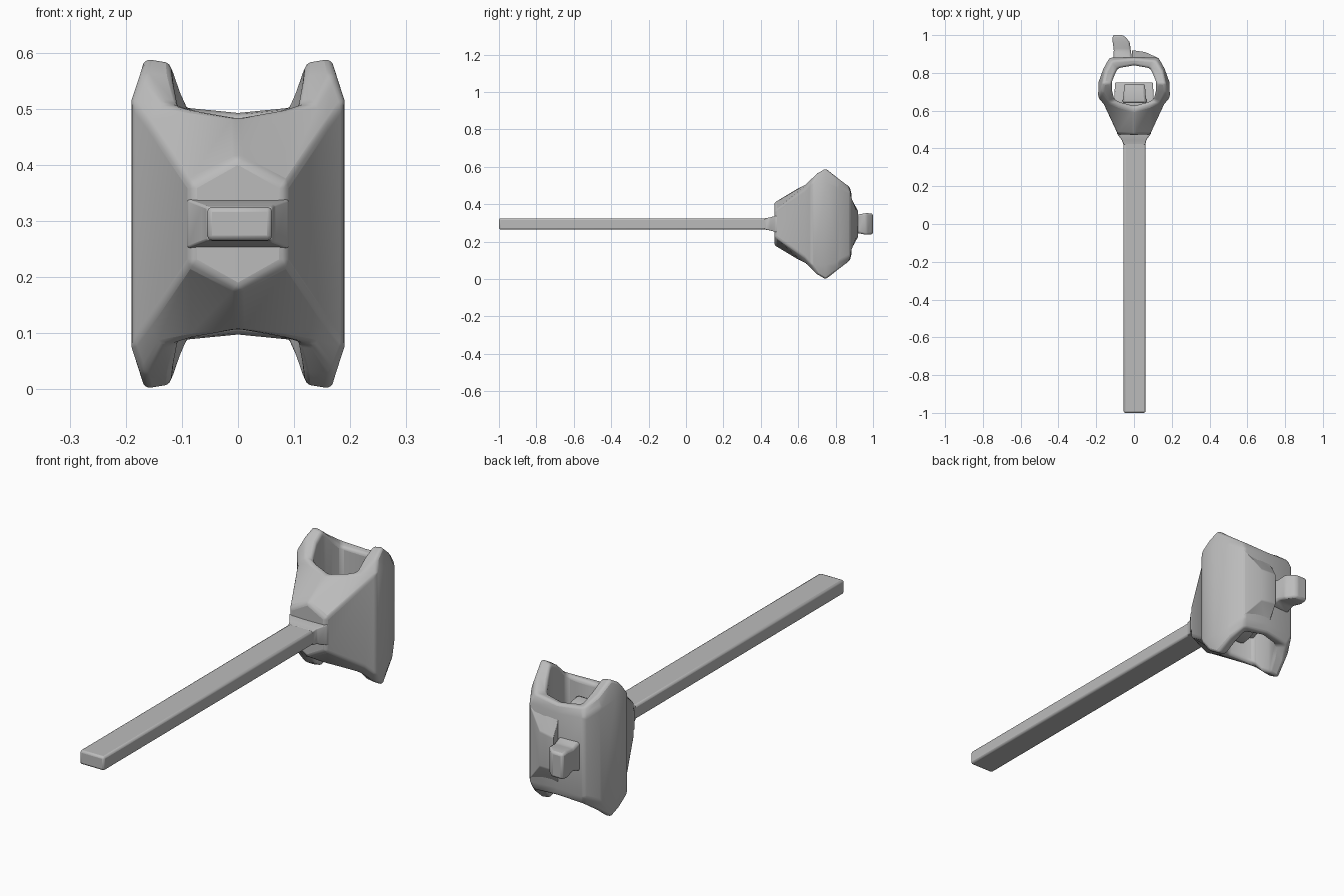
import bpy
import bmesh
import math
from mathutils import Vector

MID = 0.295  # height of the symmetry plane

old = bpy.data.objects.get("Cube")
if old:
    bpy.data.objects.remove(old, do_unlink=True)

grey = bpy.data.materials.new("plain grey")
grey.use_nodes = True
COLOUR = (0.5, 0.5, 0.5, 1)
grey.diffuse_color = COLOUR
grey.node_tree.nodes["Principled BSDF"].inputs["Base Color"].default_value = COLOUR


def finish(bm, name, bevel=0.0, segments=2, angle=40):
    """Turn a bmesh into a smooth-shaded, optionally bevelled object."""
    bmesh.ops.remove_doubles(bm, verts=bm.verts, dist=0.0005)
    bmesh.ops.recalc_face_normals(bm, faces=bm.faces)
    mesh = bpy.data.meshes.new(name)
    bm.to_mesh(mesh)
    bm.free()
    mesh.materials.append(grey)
    obj = bpy.data.objects.new(name, mesh)
    bpy.context.collection.objects.link(obj)
    if bevel:
        mod = obj.modifiers.new("soft edges", "BEVEL")
        mod.width = bevel
        mod.segments = segments
        mod.limit_method = "ANGLE"
        mod.angle_limit = math.radians(25)
    bpy.ops.object.select_all(action="DESELECT")
    obj.select_set(True)
    bpy.context.view_layer.objects.active = obj
    bpy.ops.object.shade_smooth_by_angle(angle=math.radians(angle))
    return obj


def bridge(bm, rings, closed=False):
    """Join neighbouring vertex rings with quads."""
    count = len(rings)
    for i in range(count if closed else count - 1):
        a, b = rings[i], rings[(i + 1) % count]
        for j in range(len(a)):
            k = (j + 1) % len(a)
            bm.faces.new((a[j], a[k], b[k], b[j]))


def box_loft(name, sections, bevel):
    """Loft rectangles given as (y, x centre, half width, half height)."""
    bm = bmesh.new()
    rings = []
    for y, cx, w, h in sections:
        corners = ((-w, -h), (w, -h), (w, h), (-w, h))
        rings.append([bm.verts.new((cx + x, y, MID + z)) for x, z in corners])
    bridge(bm, rings)
    bm.faces.new(rings[0])
    bm.faces.new(rings[-1])
    return finish(bm, name, bevel)


# Hollow head: stations from the front centre round to the back centre
# (outer x, y, shoulder height), (crest x, y, height), (inner x, y)
STATIONS = [
    ((0, 0.472, 0.118), (0, 0.60, 0.19), (0, 0.625)),
    ((0.085, 0.474, 0.07), (0.085, 0.625, 0.205), (0.075, 0.645)),
    ((0.16, 0.635, 0.18), (0.135, 0.642, 0.217), (0.105, 0.66)),
    ((0.19, 0.67, 0.22), (0.17, 0.70, 0.27), (0.115, 0.70)),
    ((0.188, 0.75, 0.22), (0.165, 0.745, 0.298), (0.118, 0.75)),
    ((0.163, 0.82, 0.20), (0.15, 0.81, 0.25), (0.102, 0.79)),
    ((0.13, 0.88, 0.17), (0.115, 0.865, 0.21), (0.085, 0.825)),
    ((0, 0.885, 0.16), (0, 0.875, 0.2), (0, 0.84)),
]


def head_ring(bm, station, side):
    outer, crest, inner = station
    upper = [
        Vector(outer),
        Vector(crest),
        Vector((*inner, crest[2] - 0.008)),
    ]
    points = upper + [Vector((p.x, p.y, -p.z)) for p in reversed(upper)]
    return [bm.verts.new((side * p.x, p.y, MID + p.z)) for p in points]


bm = bmesh.new()
loop = [head_ring(bm, s, 1) for s in STATIONS]
loop += [head_ring(bm, s, -1) for s in reversed(STATIONS[1:-1])]
bridge(bm, loop, closed=True)
finish(bm, "hollow_head", 0.014, 3, 45)

# Straight bar and the neck that flares into the head
box_loft("shaft", [(-1, 0.003, 0.058, 0.03), (0.46, 0.003, 0.058, 0.03)], 0.009)
box_loft("neck", [(0.42, 0.003, 0.058, 0.03), (0.445, 0, 0.065, 0.034),
                  (0.478, 0, 0.09, 0.043), (0.56, 0, 0.1, 0.043)], 0.004)

# Seat and raised block inside the opening
box_loft("inner_seat", [(0.62, 0, 0.1, 0.09), (0.66, 0, 0.105, 0.09),
                        (0.75, 0, 0.1, 0.06)], 0.006)
box_loft("inner_block", [(0.64, 0.003, 0.065, 0.13), (0.69, 0.003, 0.058, 0.13),
                         (0.742, 0.003, 0.055, 0.11)], 0.012)

# Tapered wedge on one half of the back wall
bm = bmesh.new()
WEDGE = [(-0.01, 0.92, 0.07), (0.06, 0.91, 0.075), (0.13, 0.878, 0.16)]
rings = []
for x, y, h in WEDGE:
    profile = ((0.865, -0.17), (y, -h), (y, h), (0.865, 0.17))
    rings.append([bm.verts.new((x, py, MID + pz)) for py, pz in profile])
bridge(bm, rings)
bm.faces.new(rings[0])
bm.faces.new(rings[-1])
finish(bm, "back_wedge", 0.004)

# Small knob standing out of the back
box_loft("back_knob", [(0.87, -0.06, 0.05, 0.065), (0.92, -0.062, 0.045, 0.05),
                       (0.965, -0.068, 0.045, 0.058), (1.0, -0.085, 0.028, 0.055)],
         0.01)
